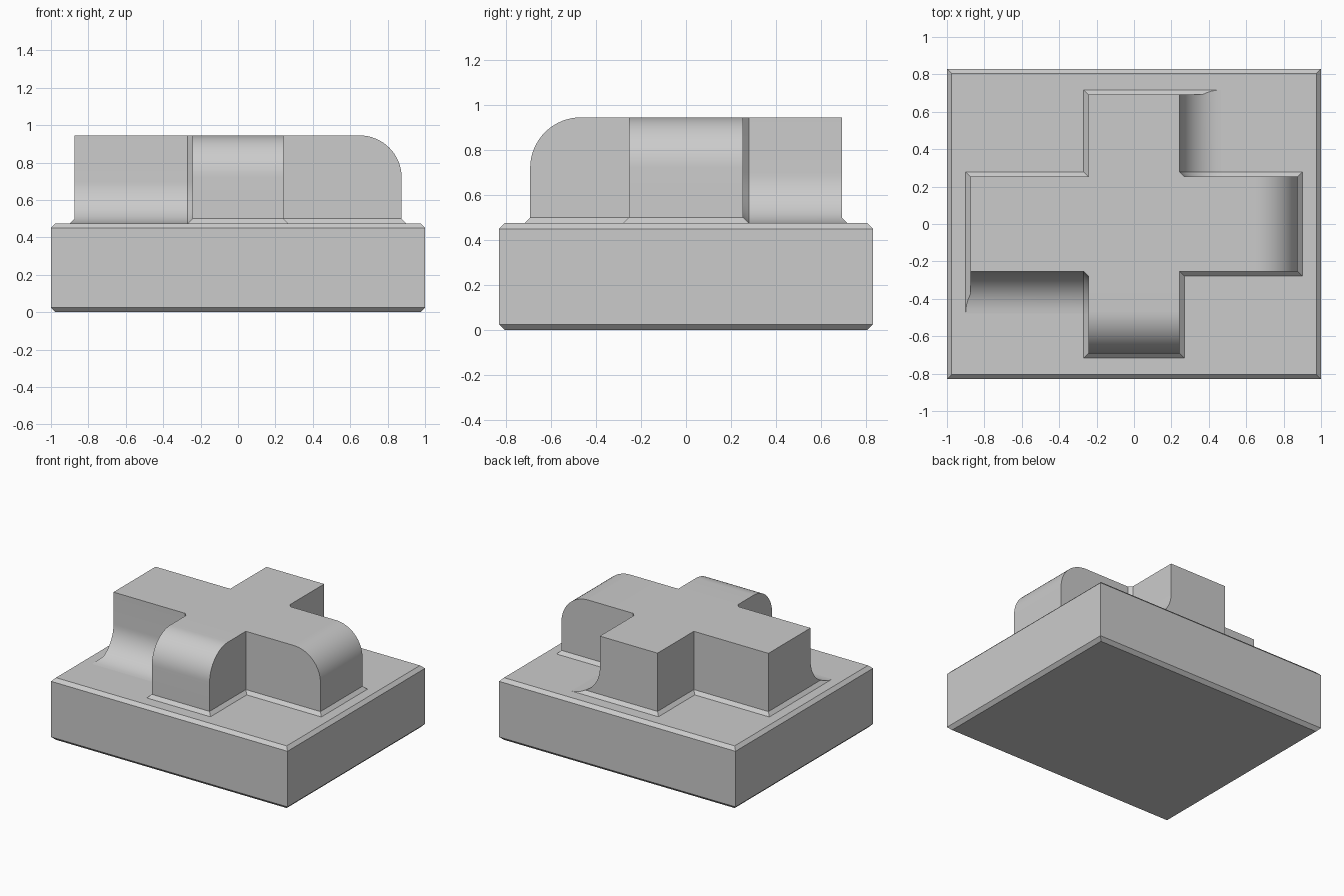
import bpy, bmesh
from math import sin, cos, asin, pi

cube = bpy.data.objects.get("Cube")
if cube:
    bpy.data.objects.remove(cube, do_unlink=True)

# Main sizes
BX, BY = 1.0, 0.83          # base half sizes
BASE, TOP = 0.475, 0.945    # top of base, top of cross
E, R = 0.025, 0.225         # chamfer and fillet
WX, WY = 0.244, 0.254       # half widths of the cross bars
LX, LY = 0.875, 0.692       # half lengths of the cross bars

grey = bpy.data.materials.new("plain_grey")
grey.use_nodes = True
grey.diffuse_color = (0.6, 0.6, 0.6, 1)
grey.node_tree.nodes["Principled BSDF"].inputs["Base Color"].default_value = (0.6, 0.6, 0.6, 1)


def loft(name, sections, caps=None):
    """Skin a row of equal-length closed sections; caps split the last end."""
    bm = bmesh.new()
    rings = [[bm.verts.new(p) for p in s] for s in sections]
    n = len(rings[0])
    for a, b in zip(rings, rings[1:]):
        for i in range(n):
            j = (i + 1) % n
            bm.faces.new((a[i], a[j], b[j], b[i]))
    bm.faces.new(rings[0])
    for cap in caps or [range(n)]:
        bm.faces.new([rings[-1][i] for i in cap])
    bmesh.ops.recalc_face_normals(bm, faces=bm.faces[:])
    mesh = bpy.data.meshes.new(name)
    bm.to_mesh(mesh)
    bm.free()
    mesh.materials.append(grey)
    ob = bpy.data.objects.new(name, mesh)
    bpy.context.collection.objects.link(ob)
    bpy.ops.object.select_all(action="DESELECT")
    ob.select_set(True)
    bpy.context.view_layer.objects.active = ob
    bpy.ops.object.shade_smooth_by_angle(angle=pi / 6)
    return ob


def rect(x, y, z):
    return [(-x, -y, z), (x, -y, z), (x, y, z), (-x, y, z)]


def rounded_arm(name, place, start, w, length):
    """Arm whose outer top edge is rounded; u runs outward, v across."""
    arc = [(length - R + R * sin(i * pi / 32), TOP - R + R * cos(i * pi / 32))
           for i in range(17)]
    profile = [(start, BASE), (start, TOP)] + arc + [(length, BASE)]
    loft(name, [[(*place(u, v), z) for u, z in profile] for v in (-w, w)])


def filleted_arm(name, place, start, w, length):
    """Arm with one side sweeping down to the base, chamfered at both ends."""
    split = asin(1 - E / R)
    angles = [split * i / 12 for i in range(13)]
    angles += [split + (pi / 2 - split) * i / 4 for i in range(1, 5)]

    def profile(inset):
        r = R - inset
        arc = [(w + R - r * cos(a), BASE + R - r * sin(a)) for a in angles]
        return [(-w, TOP), (w + inset, TOP)] + arc + [(-w, BASE), (-w, BASE + E)]

    flat = profile(0)
    n = len(flat)
    inner = [(*place(start, v), z) for v, z in profile(E)]
    middle = [(*place(start + E, v), z) for v, z in flat]
    outer = [(*place(length + max(0, BASE + E - z), v), z) for v, z in flat]
    knee = 14   # profile point level with the top of the foot chamfer
    loft(name, [inner, middle, outer],
         [list(range(knee + 1)) + [n - 1], range(knee, n)])


# Base slab, chamfered along its top and bottom rims
loft("base_slab", [rect(BX - E, BY - E, 0), rect(BX, BY, E),
                   rect(BX, BY, BASE - E), rect(BX - E, BY - E, BASE)])

# Cross centre and sloped feet
loft("cross_centre", [rect(WX, WY, BASE), rect(WX, WY, TOP)])
for name, x, y in (("long_bar_foot", LX, WY), ("short_bar_foot", WX, LY)):
    loft(name, [rect(x + E, y + E, BASE), rect(x, y, BASE + E)])

# Arms: left and front are rounded, right and back carry a side fillet
rounded_arm("left_arm", lambda u, v: (u, v), WX, WY, LX)
rounded_arm("front_arm", lambda u, v: (v, -u), WY, WX, LY)
filleted_arm("right_arm", lambda u, v: (-u, -v), WX, WY, LX)
filleted_arm("back_arm", lambda u, v: (v, u), WY, WX, LY)
